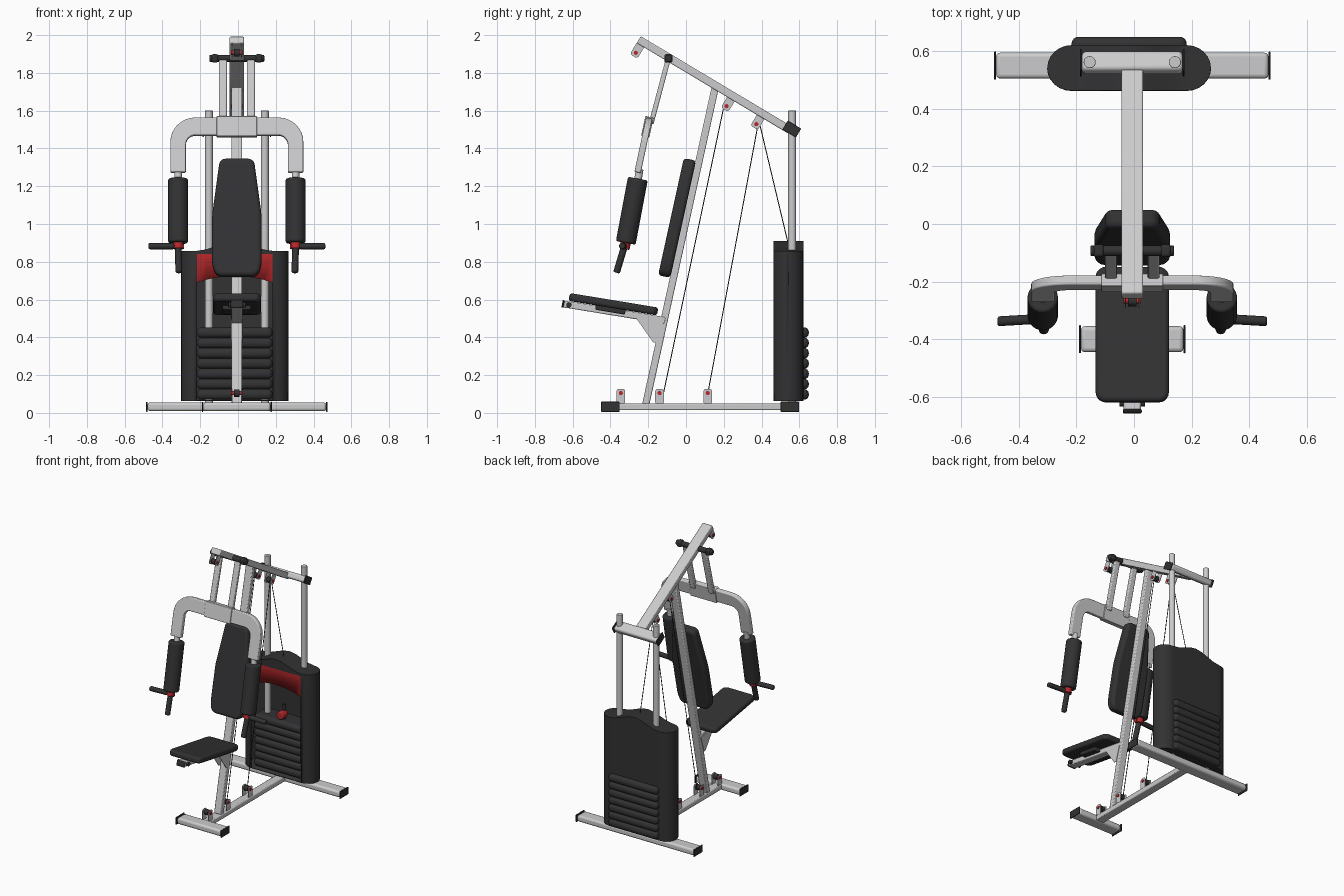
import bpy, bmesh, math
from mathutils import Vector, Matrix

if "Cube" in bpy.data.objects:
    bpy.data.objects.remove(bpy.data.objects["Cube"])

X, Y, Z = Vector((1, 0, 0)), Vector((0, 1, 0)), Vector((0, 0, 1))
CX = -0.006  # centre line of the machine


def material(name, rgb):
    m = bpy.data.materials.new(name)
    m.use_nodes = True
    m.diffuse_color = (*rgb, 1)
    m.node_tree.nodes["Principled BSDF"].inputs["Base Color"].default_value = (*rgb, 1)
    return m


STEEL = material("light grey steel", (0.60, 0.60, 0.61))
BLACK = material("black vinyl", (0.032, 0.032, 0.034))
RED = material("red", (0.48, 0.022, 0.025))


def P(x, y, z):
    return Vector((CX + x, y, z))


def frame(origin, y, z):
    y, z = y.normalized(), z.normalized()
    return Matrix.Translation(origin) @ Matrix((y.cross(z), y, z)).transposed().to_4x4()


def finish(name, bm, mats, matrix=None, bevel=0, segments=2):
    if matrix:
        bm.transform(matrix)
    bmesh.ops.recalc_face_normals(bm, faces=bm.faces)
    me = bpy.data.meshes.new(name)
    bm.to_mesh(me)
    bm.free()
    ob = bpy.data.objects.new(name, me)
    bpy.context.collection.objects.link(ob)
    for m in mats:
        me.materials.append(m)
    bpy.ops.object.select_all(action='DESELECT')
    ob.select_set(True)
    bpy.context.view_layer.objects.active = ob
    bpy.ops.object.shade_smooth_by_angle(angle=math.radians(40))
    if bevel:
        b = ob.modifiers.new("bevel", 'BEVEL')
        b.width, b.segments, b.limit_method = bevel, segments, 'ANGLE'
        b.angle_limit = math.radians(50)
    return ob


# Rectangular tube from p0 to p1; w is measured along side
def bar(name, p0, p1, w, d, mat, side=X, bevel=0.006, segments=2):
    bm = bmesh.new()
    bmesh.ops.create_cube(bm, size=1)
    bmesh.ops.scale(bm, vec=(w, d, (p1 - p0).length), verts=bm.verts)
    z = p1 - p0
    return finish(name, bm, [mat], frame((p0 + p1) / 2, z.cross(side), z), bevel, segments)


# Round rod from p0 to p1
def rod(name, p0, p1, r, mat, bevel=0, n=20):
    bm = bmesh.new()
    bmesh.ops.create_cone(bm, cap_ends=True, segments=n, radius1=r, radius2=r, depth=(p1 - p0).length)
    z = p1 - p0
    y = Y if abs(z.normalized().x) > 0.9 else z.cross(X)
    return finish(name, bm, [mat], frame((p0 + p1) / 2, y, z), bevel, 3)


# Flat outline with rounded corners, extruded along the frame's z
def slab(name, outline, t, matrix, mat, corner=0, bevel=0, segments=3):
    bm = bmesh.new()
    face = bm.faces.new([bm.verts.new((x, y, 0)) for x, y in outline])
    if corner:
        bmesh.ops.bevel(bm, geom=bm.verts[:], offset=corner, segments=5, profile=0.5, affect='VERTICES')
    ext = bmesh.ops.extrude_face_region(bm, geom=bm.faces[:])
    bmesh.ops.translate(bm, vec=(0, 0, t), verts=[v for v in ext["geom"] if isinstance(v, bmesh.types.BMVert)])
    return finish(name, bm, [mat], matrix, bevel, segments)


# Cross tube with black end caps
def capped_tube(name, half, y, z, w, d, side):
    bar(name, P(-half, y, z), P(half, y, z), w, d, STEEL, side, 0.014, 3)
    for s, word in ((-1, "right"), (1, "left")):
        bar(f"{name}_{word}_cap", P(s * half, y, z), P(s * (half + 0.007), y, z),
            w + 0.008, d + 0.008, BLACK, side, 0.003)


# Frame
beam_dir = Vector((0, 0.795, -0.475)).normalized()
beam_down = Vector((0, -0.513, -0.858))
up_low, up_high = P(0, -0.213, 0.045), P(0, 0.155, 1.725)
capped_tube("front_foot", 0.178, -0.40, 0.032, 0.09, 0.046, Y)
capped_tube("rear_foot", 0.473, 0.55, 0.032, 0.09, 0.046, Y)
bar("base_rail", P(0, -0.38, 0.032), P(0, 0.53, 0.032), 0.065, 0.036, STEEL)
bar("main_upright", up_low, up_high, 0.056, 0.038, STEEL)
bar("top_beam", P(0, -0.25, 1.976), P(0, 0.55, 1.498), 0.076, 0.042, STEEL)
capped_tube("rear_crossbar", 0.175, 0.56, 1.503, 0.075, 0.046, beam_dir)
for s, word in ((-1, "right"), (1, "left")):
    rod(f"{word}_guide_post", P(s * 0.148, 0.562, 0.05), P(s * 0.148, 0.562, 1.60), 0.021, STEEL, 0.003)

# Weight shroud: columns across the width, open at the front below the red band
ends = [0.2 + 0.082 * math.sin(k * math.pi / 12) for k in range(7)]
half = [0.05, 0.1, 0.15] + ends
stations = [-d for d in reversed(half)] + [0] + half
bm = bmesh.new()
columns = []
for d in stations:
    f = math.sqrt(max(0, 1 - (max(0, abs(d) - 0.2) / 0.082) ** 2))
    inner = min(abs(d) / 0.2, 1)
    top = 0.856 + 0.052 * (0.5 + 0.5 * math.cos(math.pi * inner))
    yf, yb = 0.542 - 0.077 * f, 0.542 + 0.077 * f
    rows = ((yf, 0.065), (yf, 0.69 + 0.035 * (1 - inner ** 2)), (yf, 0.84), (yf, top), (yb, top), (yb, 0.065))
    columns.append([bm.verts.new((d - 0.017, y, z)) for y, z in rows])
for i in range(len(stations) - 1):
    a, b = columns[i], columns[i + 1]
    opening = max(abs(stations[i]), abs(stations[i + 1])) < 0.201
    for j in range(6):
        if j == 0 and opening:
            continue
        k = (j + 1) % 6
        face = bm.faces.new((a[j], b[j], b[k], a[k]))
        face.material_index = 1 if j == 1 and opening else 0
bmesh.ops.remove_doubles(bm, verts=bm.verts, dist=0.0005)
shroud = finish("weight_shroud", bm, [BLACK, RED])
wall = shroud.modifiers.new("wall", 'SOLIDIFY')
wall.thickness, wall.offset = 0.006, 0

# Ribbed weight stack and its selector knob
for i in range(7):
    z = 0.098 + i * 0.0545
    bar(f"weight_rib_{i + 1}", P(-0.211, 0.567, z), P(0.189, 0.567, z), 0.166, 0.056, BLACK, Y, 0.024, 4)
rod("selector_stem", P(0, 0.54, 0.44), P(0, 0.54, 0.56), 0.014, BLACK)
rod("selector_knob", P(0, 0.49, 0.49), P(0, 0.55, 0.49), 0.028, RED, 0.006)

# Backrest
lean = Vector((0, 0.136, 0.62))
slab("backrest", [(-0.11, 0), (0.11, 0), (0.131, 0.06), (0.131, 0.33), (0.09, 0.635), (-0.09, 0.635), (-0.131, 0.33),
     (-0.131, 0.06)], 0.066, frame(P(0, -0.083, 0.715), lean, X.cross(lean)), BLACK, 0.03, 0.018)

# Seat
tilt = Vector((0, 0.475, -0.078))
slab("seat_pad", [(-0.127, 0), (0.127, 0), (0.127, 0.475), (-0.127, 0.475)], 0.042,
     frame(P(0, -0.622, 0.593), tilt, X.cross(tilt)), BLACK, 0.035, 0.014)
bar("seat_rail", P(0, -0.65, 0.577), P(0, -0.11, 0.489), 0.06, 0.036, STEEL)
bar("seat_rail_cap", P(0, -0.656, 0.578), P(0, -0.645, 0.576), 0.066, 0.042, BLACK)
rod("seat_front_bolt", P(-0.045, -0.62, 0.572), P(0.045, -0.62, 0.572), 0.014, BLACK)
bar("seat_mount", P(-0.075, -0.4, 0.548), P(0.075, -0.4, 0.548), 0.16, 0.03, BLACK, tilt.normalized())
for x in (-0.032, 0.028):
    slab("seat_gusset", [(-0.27, 0.51), (-0.12, 0.485), (-0.155, 0.37), (-0.175, 0.375)], 0.004,
         frame(P(x, 0, 0), Z, X), STEEL)

# Press arm
rod("press_pivot", P(-0.145, -0.093, 1.877), P(0.145, -0.093, 1.877), 0.019, BLACK, 0.006)
for s in (-1, 1):
    bar("pivot_sleeve", P(s * 0.098, -0.093, 1.877), P(s * 0.135, -0.093, 1.877), 0.044, 0.044, BLACK, Y, 0.01)
    bar("press_hanger", P(s * 0.074, -0.093, 1.877), P(s * 0.074, -0.185, 1.53), 0.042, 0.026, STEEL)
swing = Vector((0, 0.062, 0.29))
arm_frame = frame(P(0, -0.178, 1.558), swing, X.cross(swing))
quarter = [k * math.pi / 16 for k in range(9)]
right_half = [(0.22 + 0.132 * math.sin(a), -0.132 + 0.132 * math.cos(a)) for a in quarter]
right_half += [(0.352, -0.295), (0.27, -0.295)]
right_half += [(0.22 + 0.05 * math.sin(a), -0.145 + 0.05 * math.cos(a)) for a in reversed(quarter)]
slab("press_arm", right_half + [(-x, y) for x, y in reversed(right_half)], 0.034, arm_frame, STEEL, 0, 0.006)
slab("press_arm_sleeve", [(-0.107, -0.102), (0.107, -0.102), (0.107, 0.006), (-0.107, 0.006)], 0.044,
     arm_frame @ Matrix.Translation((0, 0, -0.005)), STEEL, 0, 0.004)

# Rollers and handles
for s, word in ((-1, "right"), (1, "left")):
    x = s * 0.311
    rod(f"{word}_arm_pin", P(x, -0.245, 1.29), P(x, -0.26, 1.2), 0.02, STEEL)
    rod(f"{word}_roller", P(x, -0.255, 1.24), P(x, -0.319, 0.9), 0.053, BLACK, 0.01, 28)
    rod(f"{word}_roller_collar", P(x, -0.317, 0.91), P(x, -0.326, 0.868), 0.027, RED, 0.004)
    rod(f"{word}_lower_grip", P(x, -0.325, 0.885), P(x - s * 0.004, -0.368, 0.742), 0.018, BLACK, 0.008)
    rod(f"{word}_side_grip", P(x + s * 0.02, -0.33, 0.883), P(s * 0.468, -0.338, 0.883), 0.017, BLACK, 0.008)
    rod(f"{word}_side_grip_hub", P(x - s * 0.03, -0.328, 0.88), P(x + s * 0.035, -0.328, 0.88), 0.013, RED)

# Pulleys: two bracket plates, a wheel and a red axle
pulleys = [(-0.345, 0.045, Z), (-0.14, 0.045, Z), (0.115, 0.045, Z),
           (-0.235, 1.958, beam_down), (0.246, 1.675, beam_down), (0.403, 1.58, beam_down)]
for y, z, out in pulleys:
    hub = P(0, y, z) + out * 0.06
    for x in (-0.026, 0.022):
        slab("pulley_bracket", [(-0.023, 0), (0.023, 0), (0.023, 0.082), (-0.023, 0.082)], 0.004,
             frame(P(x, y, z), out, X), STEEL, 0.014)
    rod("pulley_wheel", hub - X * 0.014, hub + X * 0.014, 0.02, BLACK)
    rod("pulley_axle", hub - X * 0.031, hub + X * 0.031, 0.011, RED)

# Cables
for a, b in ((P(0, 0.2, 1.62), P(0, -0.12, 0.1)), (P(0, 0.38, 1.52), P(0, 0.115, 0.1)),
             (P(0, 0.39, 1.53), P(0, 0.54, 0.9))):
    rod("cable", a, b, 0.0025, BLACK, 0, 6)
